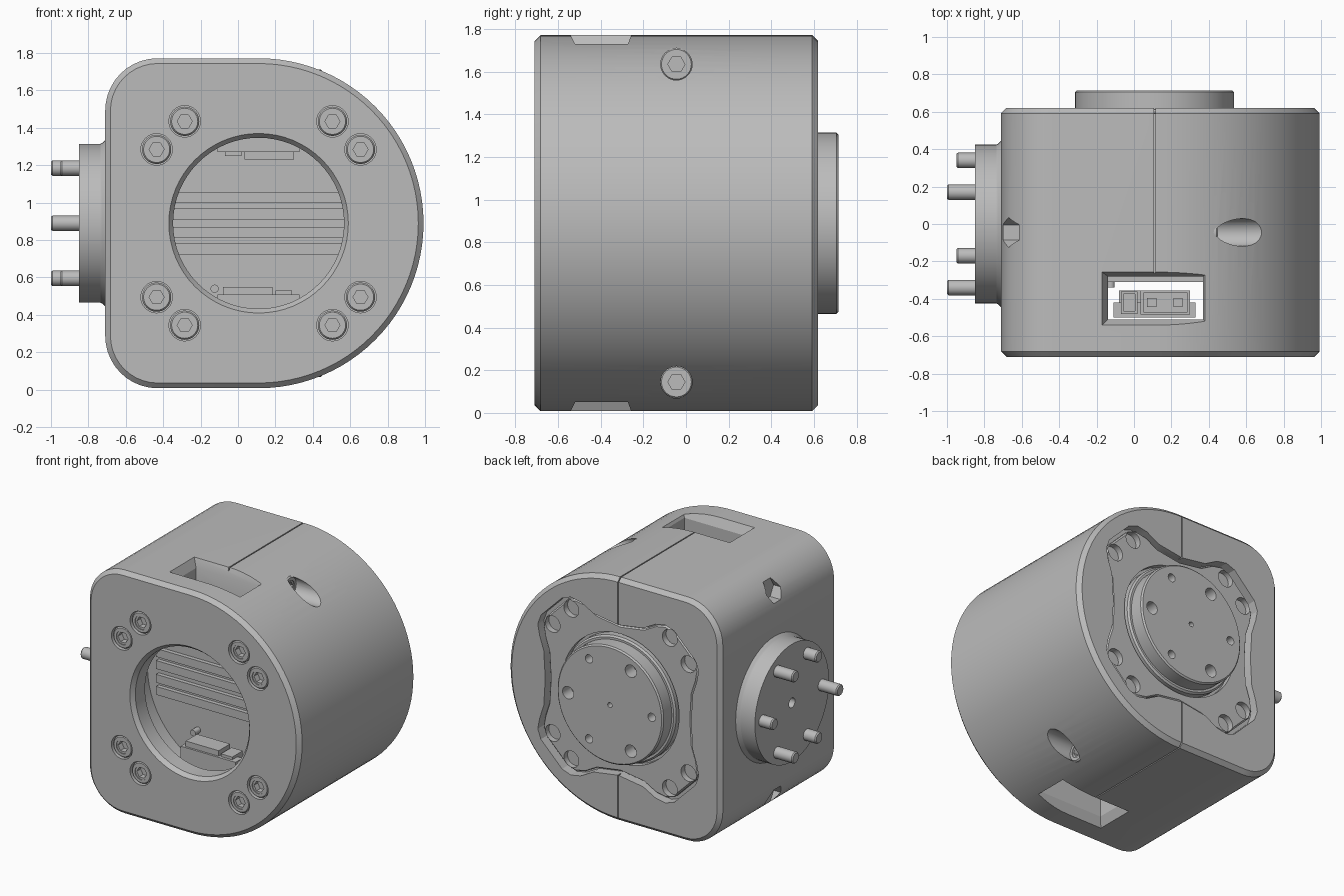
import bpy, bmesh, math
from mathutils import Vector

if "Cube" in bpy.data.objects:
    bpy.data.objects.remove(bpy.data.objects["Cube"])

grey = bpy.data.materials.new("machined grey")
grey.use_nodes = True
COLOUR = (0.5, 0.5, 0.5, 1)
grey.diffuse_color = COLOUR
grey.node_tree.nodes["Principled BSDF"].inputs["Base Color"].default_value = COLOUR

CX, CZ = 0.11, 0.89       # main axis, running along y
FRONT, BACK = -0.71, 0.62
FLOOR = -0.28             # back wall of the wiring cavity


def loft(name, loops):
    """Skin a stack of equal-length loops and cap both ends."""
    bm = bmesh.new()
    rings = [[bm.verts.new(p) for p in loop] for loop in loops]
    n = len(rings[0])
    for a, b in zip(rings, rings[1:]):
        for i in range(n):
            j = (i + 1) % n
            bm.faces.new((a[i], a[j], b[j], b[i]))
    bm.faces.new(rings[0])
    bm.faces.new(rings[-1])
    bmesh.ops.recalc_face_normals(bm, faces=bm.faces)
    mesh = bpy.data.meshes.new(name)
    bm.to_mesh(mesh)
    bm.free()
    mesh.materials.append(grey)
    ob = bpy.data.objects.new(name, mesh)
    bpy.context.collection.objects.link(ob)
    return ob


def turned(name, axis, centre, steps, sides=48):
    """Round part along x or y; steps are (position, radius)."""
    u, z = centre
    loops = []
    for pos, r in steps:
        loop = []
        for i in range(sides):
            a = math.tau * i / sides
            c, s = u + r * math.cos(a), z + r * math.sin(a)
            loop.append((pos, c, s) if axis == "x" else (c, pos, s))
        loops.append(loop)
    return loft(name, loops)


def frustum(name, z0, rect0, z1, rect1):
    """Block between two rectangles (x0, x1, y0, y1) at two heights."""
    def ring(z, r):
        return [(r[0], r[2], z), (r[1], r[2], z), (r[1], r[3], z), (r[0], r[3], z)]
    return loft(name, [ring(z0, rect0), ring(z1, rect1)])


def box(name, x0, x1, y0, y1, z0, z1):
    return frustum(name, z0, (x0, x1, y0, y1), z1, (x0, x1, y0, y1))


def cut(target, cutters):
    bpy.context.view_layer.objects.active = target
    for c in cutters:
        m = target.modifiers.new("cut", "BOOLEAN")
        m.operation, m.solver, m.object = "DIFFERENCE", "EXACT", c
        bpy.ops.object.modifier_apply(modifier=m.name)
        bpy.data.objects.remove(c)


def outline(y, off):
    """D-shaped housing section: big half round on +x, rounded corners on -x."""
    R, r, left = 0.882 - off, 0.28 - off, -0.43
    pts = []
    for i in range(49):
        a = math.pi * (i / 48 - 0.5)
        pts.append((CX + R * math.cos(a), y, CZ + R * math.sin(a)))
    for side, start in ((1, 0.5), (-1, 1.0)):
        for i in range(11):
            a = math.pi * (start + i / 20)
            pts.append((left + r * math.cos(a), y,
                        CZ + side * 0.602 + r * math.sin(a)))
    return pts


def plate_outline(y, scale):
    """Waisted eight-lobed outline on the back face."""
    quarter = [(.585, 0), (.597, .2), (.63, .3), (.645, .38), (.62, .45), (.45, .62),
               (.38, .645), (.3, .63), (.2, .575), (0, .545)]
    top = quarter + [(-x, z) for x, z in reversed(quarter[:-1])]
    full = top + [(x, -z) for x, z in reversed(top[1:-1])]
    return [(CX + x * scale, y, CZ + z * scale) for x, z in full]


bolts = [(CX + sx * a, CZ + sz * b)
         for a, b in ((.395, .545), (.545, .395)) for sx in (-1, 1) for sz in (-1, 1)]
SIDE_Z = (0.145, 1.635)
SIDE_Y = -0.045

# Housing with chamfered ends
housing = loft("housing", [outline(FRONT, .028), outline(FRONT + .028, 0),
                           outline(BACK - .028, 0), outline(BACK, .028)])
cutters = [
    turned("bore", "y", (CX, CZ), [(FRONT - .02, .49), (FRONT, .48), (FRONT + .03, .457),
                                   (-.5, .457)], 64),
    turned("cavity", "y", (CX, CZ), [(-.57, .64), (FLOOR, .64)], 64),
    loft("back_recess", [plate_outline(.55, 1), plate_outline(BACK + .1, 1)]),
    box("back_seam", CX - .004, CX + .004, .59, .7, -.1, 1.9),
    box("shaft", -.14, .37, -.51, FLOOR, -.1, 1.9),
]
for s in (-1, 1):
    # flared socket windows and seams, top and bottom
    cutters.append(frustum("window", CZ + s * .82, (-.14, .37, -.51, FLOOR),
                           CZ + s * .9, (-.18, .41, -.55, -.25)))
    cutters.append(box("seam", CX - .004, CX + .004, -.3, .7,
                       *sorted((CZ + s * .86, CZ + s * 1.0))))
for z in SIDE_Z:
    cutters.append(turned("side_hole", "x", (SIDE_Y, z), [(.4, .074), (1.1, .074)], 32))
    cutters.append(turned("nut_pocket", "x", (SIDE_Y, z), [(-.9, .08), (-.615, .08)], 6))
for p in bolts:
    cutters.append(turned("counterbore", "y", p, [(-.8, .084), (-.63, .084)], 32))
cut(housing, cutters)

# Back plate with bolt holes and a clearance round the output flange
plate = loft("back_plate", [plate_outline(.52, .965), plate_outline(.583, .965),
                            plate_outline(.593, .95)])
cut(plate, [turned("ring_gap", "y", (CX, CZ), [(.55, .47), (.7, .47)], 64)]
    + [turned("bolt_hole", "y", p, [(.45, .06), (.7, .06)], 24) for p in bolts])
turned("flange_collar", "y", (CX, CZ), [(.5, .452), (.6, .452), (.612, .44)], 64)

# Output flange with alternating large and small holes
flange = turned("back_flange", "y", (CX, CZ),
                [(.5, .425), (.705, .425), (.715, .415)], 64)
holes = [turned("centre_hole", "y", (CX, CZ), [(.64, .018), (.8, .018)], 16)]
for i in range(6):
    a, r = math.radians(60 * i), (.03 if i % 2 else .045)
    p = (CX + .335 * math.cos(a), CZ + .335 * math.sin(a))
    holes.append(turned("flange_hole", "y", p, [(.62, r), (.8, r)], 24))
cut(flange, holes)

# Side flange with six drive pins, alternately long and short
side = turned("side_flange", "x", (0, CZ), [(-.69, .455), (-.708, .447), (-.725, .43),
                                            (-.735, .425), (-.85, .425)], 64)
cut(side, [turned("centre_hole", "x", (0, CZ), [(-.9, .035), (-.75, .035)], 24)])
for i in range(6):
    a = math.radians(60 * i)
    tip = -1.0 if i % 2 else -.95
    turned("drive_pin", "x", (.34 * math.cos(a), CZ + .34 * math.sin(a)),
           [(-.8, .041), (tip + .008, .041), (tip, .034)], 24)


def socket_screw(name, axis, p, face, inward):
    steps = [(.1, .078), (.01, .078), (0, .07)]
    head = turned(name, axis, p, [(face + inward * d, r) for d, r in steps], 32)
    rim = turned("rim", axis, p, [(face - inward * .05, .05), (face + inward * .006, .05)], 32)
    key = turned("key", axis, p, [(face - inward * .05, .04), (face + inward * .05, .04)], 6)
    cut(head, [rim, key])


# Socket screws on the front face and in the side holes
for p in bolts:
    socket_screw("front_screw", "y", p, FRONT + .008, 1)
for z in SIDE_Z:
    socket_screw("side_screw", "x", (SIDE_Y, z), .45, -1)

# Cooling ribs on the cavity floor
for z in (-.1375, -.05, .05, .1375):
    box("cooling_rib", CX - .55, CX + .55, FLOOR - .03, FLOOR + .01,
        CZ + z - .03, CZ + z + .03)

# Paired connectors facing the top and bottom windows
for s in (-1, 1):
    def span(a, b):
        return sorted((CZ + s * a, CZ + s * b))

    def xs(a, b):
        return sorted((CX + s * a, CX + s * b))
    small = box("small_connector", *xs(-.18, -.09), -.48, -.36, *span(.36, .68))
    cut(small, [box("slot", *xs(-.165, -.105), -.465, -.375, *span(.62, .75))])
    large = box("large_connector", *xs(-.075, .19), -.485, -.355, *span(.34, .68))
    cut(large, [box("slot", *xs(-.06, .175), -.47, -.37, *span(.6, .75))])
    for x in (-.015, .125):
        box("contact", *xs(x - .025, x + .025), -.445, -.395, *span(.5, .66))
    box("connector_base", *xs(-.22, .22), -.5, -.42, *span(.38, .5))

# Locating pin on the cavity floor
turned("cavity_pin", "y", (-.125, .54), [(-.34, .022), (FLOOR + .01, .022)], 16)

# Smooth curved faces, crisp edges
bpy.ops.object.select_all(action="DESELECT")
for ob in bpy.context.scene.objects:
    if ob.type == "MESH" and grey.name in ob.data.materials:
        ob.select_set(True)
        bpy.context.view_layer.objects.active = ob
bpy.ops.object.shade_smooth_by_angle(angle=math.radians(25))
